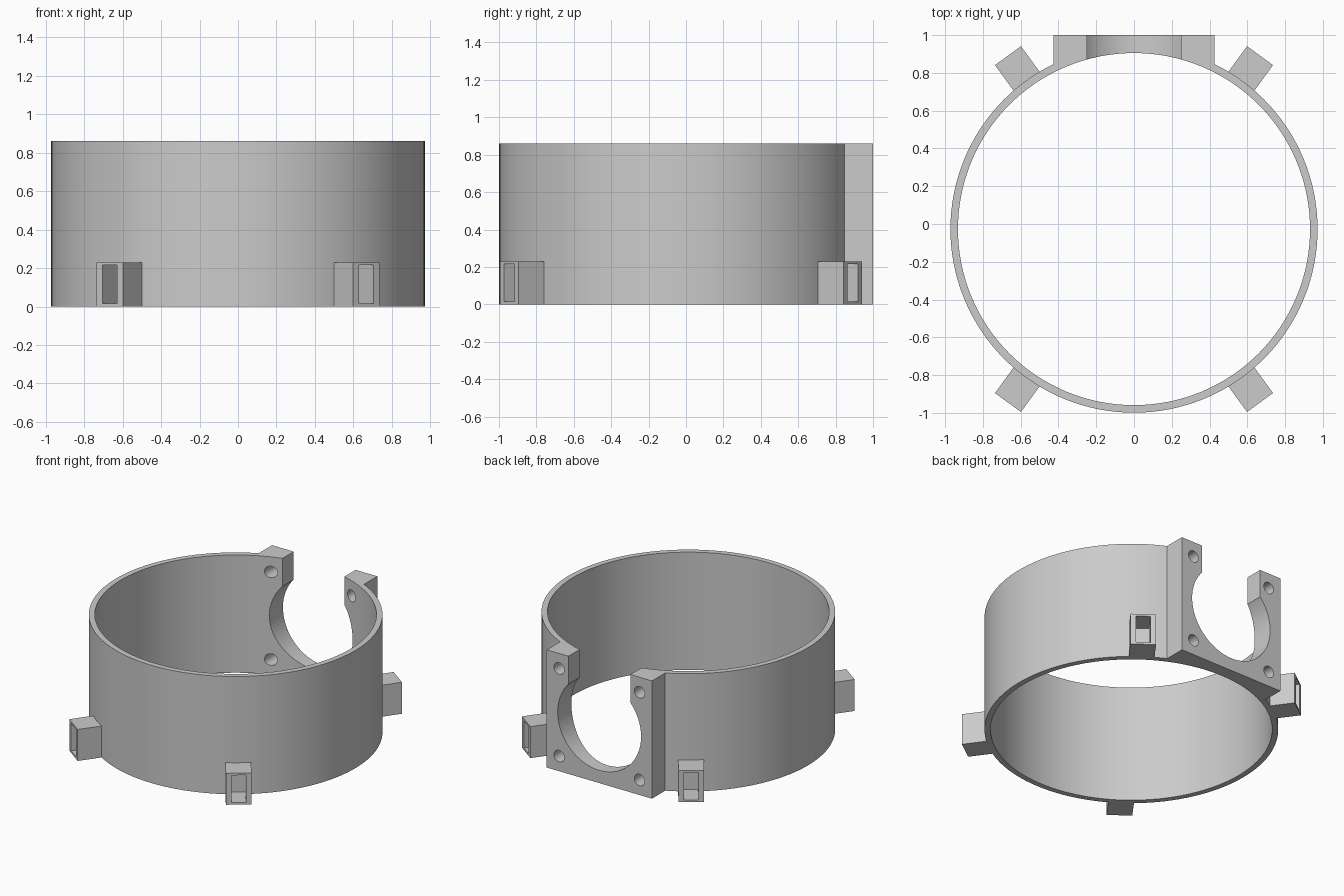
import bpy, math
from mathutils import Matrix, Vector

cube = bpy.data.objects.get("Cube")
if cube:
    bpy.data.objects.remove(cube)

CY, R_OUT, R_IN, H = -0.027, 0.972, 0.932, 0.86

grey = bpy.data.materials.new("plain grey")
grey.use_nodes = True
grey.diffuse_color = (0.6, 0.6, 0.6, 1)
grey.node_tree.nodes["Principled BSDF"].inputs["Base Color"].default_value = (0.6, 0.6, 0.6, 1)


def box(name, lo, hi, turn=Matrix()):
    """Box between two corners, then moved by a matrix."""
    bpy.ops.mesh.primitive_cube_add(size=1)
    ob = bpy.context.object
    ob.name = name
    lo, hi = Vector(lo), Vector(hi)
    ob.data.transform(turn @ Matrix.Translation((lo + hi) / 2) @ Matrix.Diagonal((hi - lo).to_4d()))
    ob.data.materials.append(grey)
    return ob


def cylinder(name, r, depth, centre, sides, along_y=False):
    bpy.ops.mesh.primitive_cylinder_add(vertices=sides, radius=r, depth=depth)
    ob = bpy.context.object
    ob.name = name
    turn = Matrix.Rotation(math.pi / 2, 4, 'X') if along_y else Matrix()
    ob.data.transform(Matrix.Translation(centre) @ turn)
    ob.data.materials.append(grey)
    return ob


def combine(ob, other, operation):
    """Apply a boolean and remove the helper."""
    mod = ob.modifiers.new("cut", 'BOOLEAN')
    mod.operation, mod.solver, mod.object = operation, 'EXACT', other
    bpy.context.view_layer.objects.active = ob
    bpy.ops.object.modifier_apply(modifier=mod.name)
    bpy.data.objects.remove(other)


def smooth(ob):
    bpy.ops.object.select_all(action='DESELECT')
    ob.select_set(True)
    bpy.context.view_layer.objects.active = ob
    bpy.ops.object.shade_smooth_by_angle(angle=math.radians(30))


# Ring wall with the flat mounting block on the back
ring = cylinder("ring_with_mount", R_OUT, H, (0, CY, H / 2), 128)
combine(ring, box("mount_block", (-0.425, 0.6, 0), (0.425, 1, H)), 'UNION')
combine(ring, cylinder("bore", R_IN, 2, (0, CY, H / 2), 128), 'DIFFERENCE')

# Round opening with a slot running out of the top
combine(ring, cylinder("round_opening", 0.337, 0.8, (0, 0.9, 0.43), 64, True), 'DIFFERENCE')
combine(ring, box("top_slot", (-0.25, 0.5, 0.43), (0.25, 1.3, 1.2)), 'DIFFERENCE')

# Four screw holes
for x in (-0.325, 0.325):
    for z in (0.11, 0.75):
        combine(ring, cylinder("screw_hole", 0.042, 0.8, (x, 0.9, z), 32, True), 'DIFFERENCE')
smooth(ring)

# Four hollow sockets around the foot, open outwards
for name, angle in (("back_left", 54), ("back_right", 126), ("front_right", 234), ("front_left", 306)):
    turn = Matrix.Translation((0, CY, 0)) @ Matrix.Rotation(math.radians(angle), 4, 'Z')
    socket = box(name + "_socket", (0.955, -0.085, 0), (1.135, 0.085, 0.23), turn)
    combine(socket, box("pocket", (0.966, -0.048, 0.015), (1.3, 0.048, 0.215), turn), 'DIFFERENCE')
